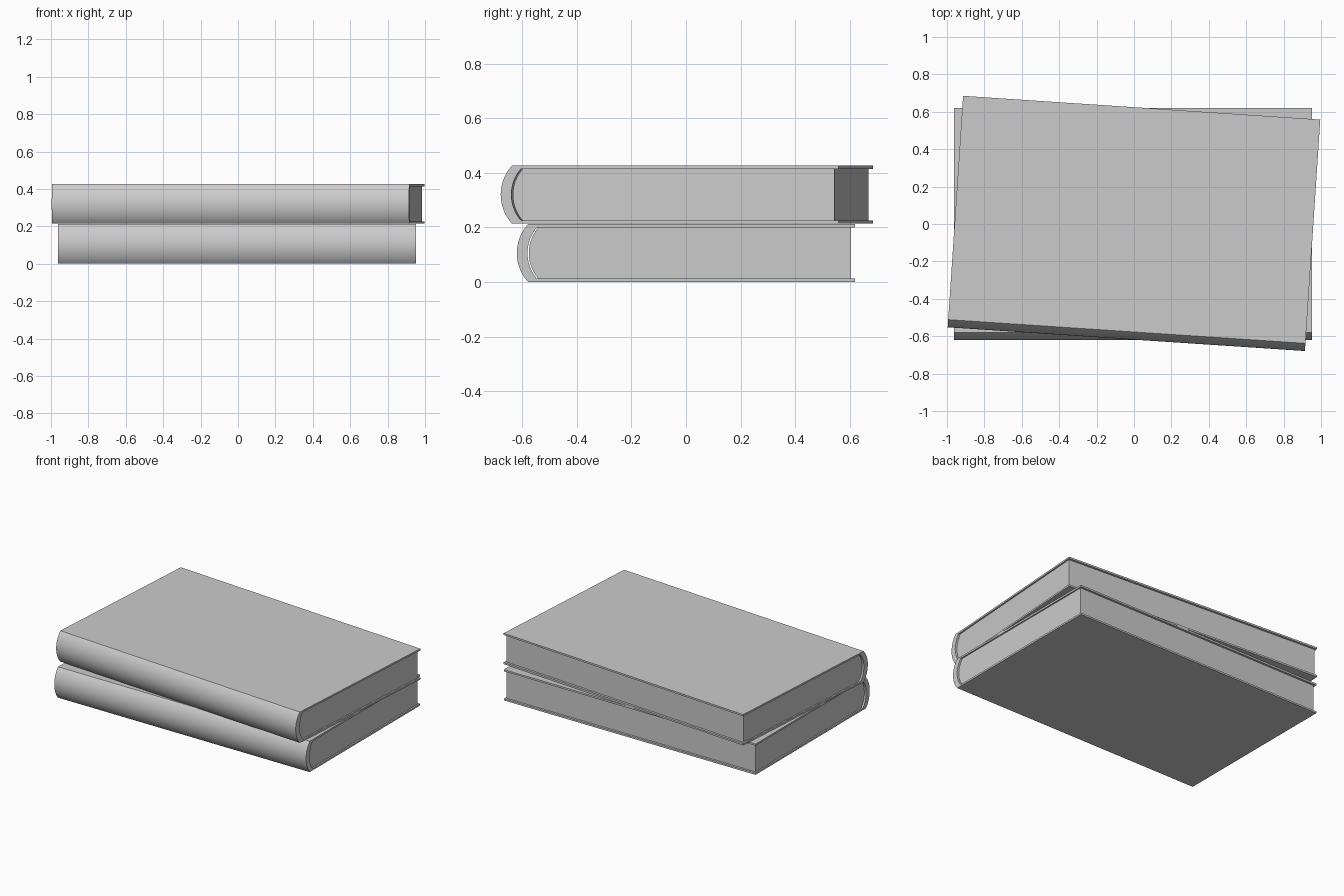
import bpy, bmesh, math
from mathutils import Matrix

cube = bpy.data.objects.get("Cube")
if cube:
    bpy.data.objects.remove(cube, do_unlink=True)

grey = bpy.data.materials.new("plain grey")
grey.use_nodes = True
COLOUR = (0.6, 0.6, 0.6, 1)
grey.diffuse_color = COLOUR
grey.node_tree.nodes["Principled BSDF"].inputs["Base Color"].default_value = COLOUR

LENGTH, HEIGHT, BOARD = 1.914, 0.212, 0.012
FRONT, BACK = -0.62, 0.62      # spine crest and fore edge
MID = HEIGHT / 2


def arc(crest, half, bulge, steps=24):
    """Circular bow from bottom to top, bulging towards -y."""
    radius = (half * half + bulge * bulge) / (2 * bulge)
    sweep = math.asin(half / radius)
    angles = [sweep * (2 * i / steps - 1) for i in range(steps + 1)]
    return [(crest + radius * (1 - math.cos(a)), MID + radius * math.sin(a)) for a in angles]


def extrude_profile(name, profile, length, place):
    """Extrude a (y, z) profile along x, centred."""
    bm = bmesh.new()
    face = bm.faces.new([bm.verts.new((-length / 2, y, z)) for y, z in profile])
    new = bmesh.ops.extrude_face_region(bm, geom=[face])["geom"]
    moved = [v for v in new if isinstance(v, bmesh.types.BMVert)]
    bmesh.ops.translate(bm, verts=moved, vec=(length, 0, 0))
    bmesh.ops.recalc_face_normals(bm, faces=bm.faces)
    mesh = bpy.data.meshes.new(name)
    bm.to_mesh(mesh)
    bm.free()
    mesh.materials.append(grey)
    obj = bpy.data.objects.new(name, mesh)
    bpy.context.collection.objects.link(obj)
    obj.matrix_world = place
    bpy.ops.object.select_all(action="DESELECT")
    obj.select_set(True)
    bpy.context.view_layer.objects.active = obj
    bpy.ops.object.shade_smooth_by_angle(angle=math.radians(30))


def book(prefix, place):
    # Case: two boards joined by a bowed spine
    outer = arc(FRONT, MID, 0.041)
    inner = arc(FRONT + 0.039, MID - BOARD, 0.035)
    case = outer + [(BACK, HEIGHT), (BACK, HEIGHT - BOARD)] + inner[::-1] + [(BACK, BOARD), (BACK, 0)]
    extrude_profile(prefix + "_cover", case, LENGTH, place)
    # Page block, slightly inset on three sides
    edge = BACK - 0.015
    pages = arc(FRONT + 0.044, MID - BOARD, 0.035) + [(edge, HEIGHT - BOARD), (edge, BOARD)]
    extrude_profile(prefix + "_pages", pages, LENGTH - 0.02, place)


book("lower_book", Matrix.Translation((-0.006, 0, 0)))
book("upper_book", Matrix.Translation((0, 0.003, HEIGHT + 0.002)) @ Matrix.Rotation(math.radians(-3.8), 4, "Z"))
